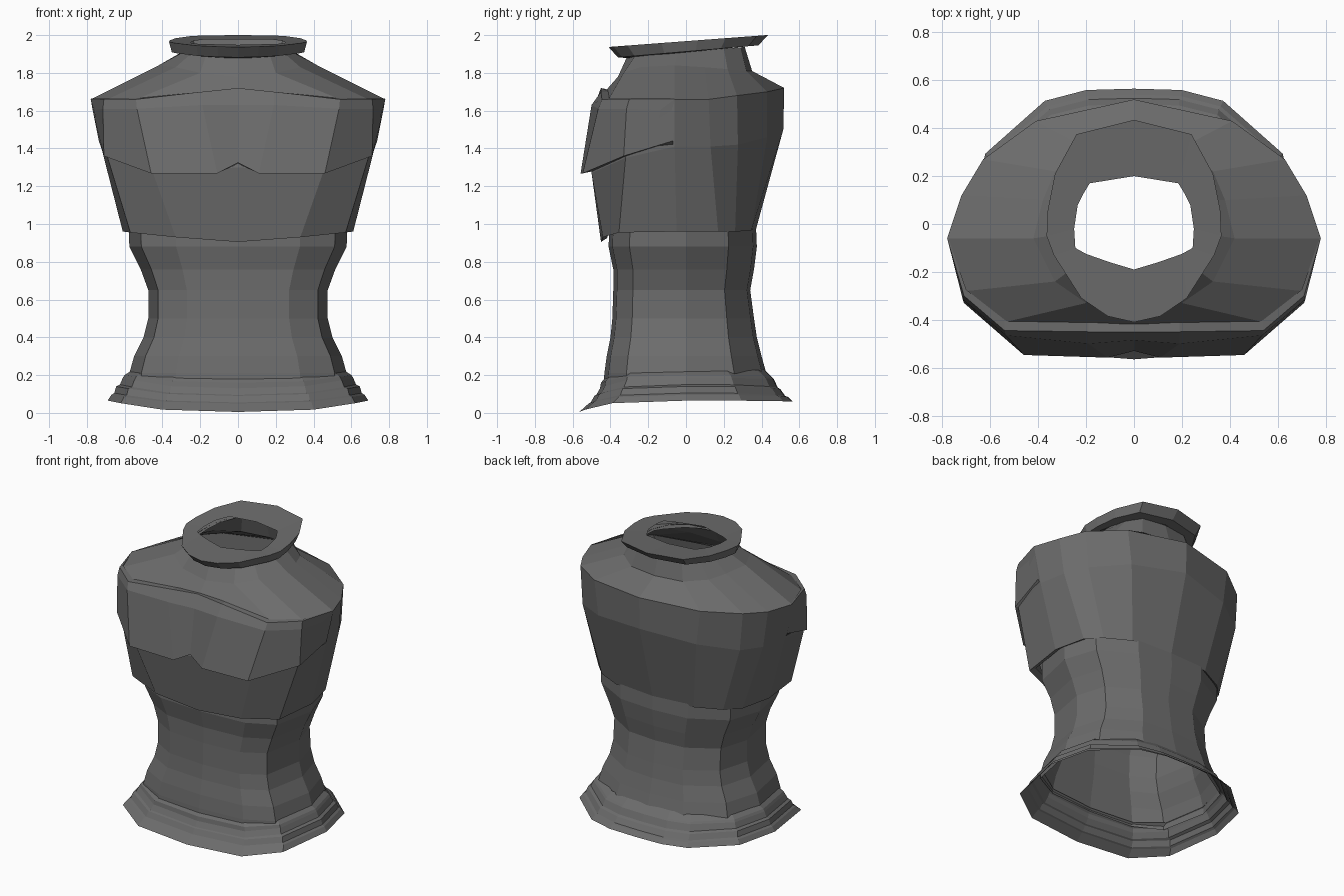
import bpy

# Dark grey for every part
dark = bpy.data.materials.new("dark_grey")
dark.diffuse_color = (.15, .15, .15, 1)


def loft(name, rows):
    """Skin a half shell; each row runs from the front centre round +x to the back."""
    n = len(rows[0])
    verts = [p for row in rows for p in row]
    faces = [(r * n + i, r * n + i + 1, (r + 1) * n + i + 1, (r + 1) * n + i)
             for r in range(len(rows) - 1) for i in range(n - 1)]
    mesh = bpy.data.meshes.new(name)
    mesh.from_pydata(verts, [], faces)
    mesh.materials.append(dark)
    obj = bpy.data.objects.new(name, mesh)
    bpy.context.collection.objects.link(obj)
    mirror = obj.modifiers.new("Mirror", 'MIRROR')
    mirror.use_clip = True
    mirror.merge_threshold = 0.0005
    return obj


def ring(template, hw, front, back, zf, zs, zb):
    """Scale a half cross-section to a width, front/back depth and tilted height."""
    pts = []
    for x, y in template:
        depth, ze = (front, zf) if y < 0 else (back, zb)
        pts.append((x * hw, y * depth, zs + (ze - zs) * y ** 4))
    return pts


# Waist: boxy tube with a pinched middle
WAIST = [(0, -1), (.57, -.95), (.89, -.73), (1, 0), (.87, .60), (.45, .95), (0, 1)]
loft("waist", [ring(WAIST, hw, f, b, z, z, z) for z, hw, f, b in [
    (.17, .575, .435, .43), (.21, .575, .432, .425), (.30, .55, .42, .40),
    (.40, .50, .40, .375), (.50, .475, .39, .36), (.65, .475, .385, .34),
    (.76, .515, .385, .36), (.88, .575, .41, .375), (1.0, .58, .405, .37)]])

# Skirt: flared, stepped hem with a low pointed front
SKIRT = [(0, -1), (.58, -.945), (.90, -.69), (1, 0),
         (.90, .52), (.54, .91), (.29, .99), (0, 1)]
loft("flared_skirt", [ring(SKIRT, *r) for r in [
    (.69, .565, .565, .005, .065, .06), (.67, .515, .54, .05, .095, .085),
    (.655, .505, .525, .055, .105, .09), (.645, .485, .50, .09, .14, .125),
    (.625, .475, .485, .095, .15, .135), (.61, .455, .465, .13, .185, .18),
    (.60, .45, .455, .16, .20, .19), (.57, .425, .415, .19, .22, .23)]])

# Chest shell and sloping shoulder yoke up to the neck
chest = [
    [(0, -.45, .905), (.33, -.44, .93), (.57, -.355, .955), (.61, -.05, .96),
     (.56, .17, .96), (.47, .26, .96), (.30, .345, .965), (0, .37, .97)],
    [(0, -.50, 1.30), (.45, -.50, 1.27), (.69, -.32, 1.35), (.725, -.06, 1.41),
     (.69, .13, 1.41), (.61, .275, 1.42), (.38, .43, 1.46), (0, .515, 1.50)],
    [(0, -.43, 1.70), (.54, -.41, 1.66), (.70, -.28, 1.655), (.78, -.06, 1.66),
     (.72, .12, 1.66), (.63, .27, 1.68), (.41, .43, 1.70), (0, .52, 1.72)],
    [(0, -.36, 1.78), (.20, -.33, 1.80), (.33, -.24, 1.83), (.42, -.06, 1.84),
     (.38, .10, 1.83), (.33, .22, 1.82), (.20, .32, 1.81), (0, .35, 1.81)],
    [(0, -.31, 1.89), (.17, -.27, 1.89), (.25, -.18, 1.90), (.29, -.04, 1.91),
     (.28, .10, 1.92), (.24, .20, 1.93), (.17, .29, 1.935), (0, .31, 1.94)]]
lip = [(x * .94, y * .93, z + .02) for x, y, z in chest[0]]
loft("chest_shell", [lip] + chest)

# Overlapping front plate with a notched lower edge, running flush into the sides
loft("breast_plate", [
    [(0, -.48, 1.32), (.11, -.48, 1.30), (.45, -.49, 1.28), (.68, -.31, 1.36), (.72, -.07, 1.41)],
    [(0, -.53, 1.325), (.11, -.558, 1.268), (.46, -.547, 1.268), (.71, -.33, 1.36), (.737, -.07, 1.44)],
    [(0, -.485, 1.63), (.19, -.50, 1.63), (.535, -.465, 1.61), (.715, -.315, 1.61), (.769, -.06, 1.60)],
    [(0, -.45, 1.72), (.19, -.45, 1.70), (.54, -.445, 1.66), (.71, -.30, 1.662), (.78, -.06, 1.662)],
    [(0, -.405, 1.71), (.19, -.405, 1.70), (.54, -.40, 1.665), (.70, -.275, 1.665), (.775, -.06, 1.665)]])

# Collar: tilted flat flange around the neck opening
OUTER = [(0, -.41), (.11, -.385), (.22, -.31), (.335, -.13), (.365, -.05),
         (.36, .06), (.33, .21), (.24, .375), (0, .435)]
INNER = [(0, -.19), (.10, -.16), (.20, -.125), (.245, -.10), (.25, -.02),
         (.235, .08), (.215, .12), (.185, .17), (0, .20)]


def tilted(outline, sx, sy, drop):
    return [(x * sx, y * sy, 1.968 + .075 * y - drop) for x, y in outline]


loft("collar", [tilted(OUTER, .75, .72, .06), tilted(OUTER, .96, .88, .055),
                tilted(OUTER, 1, 1, 0), tilted(INNER, 1, 1, .005)])
